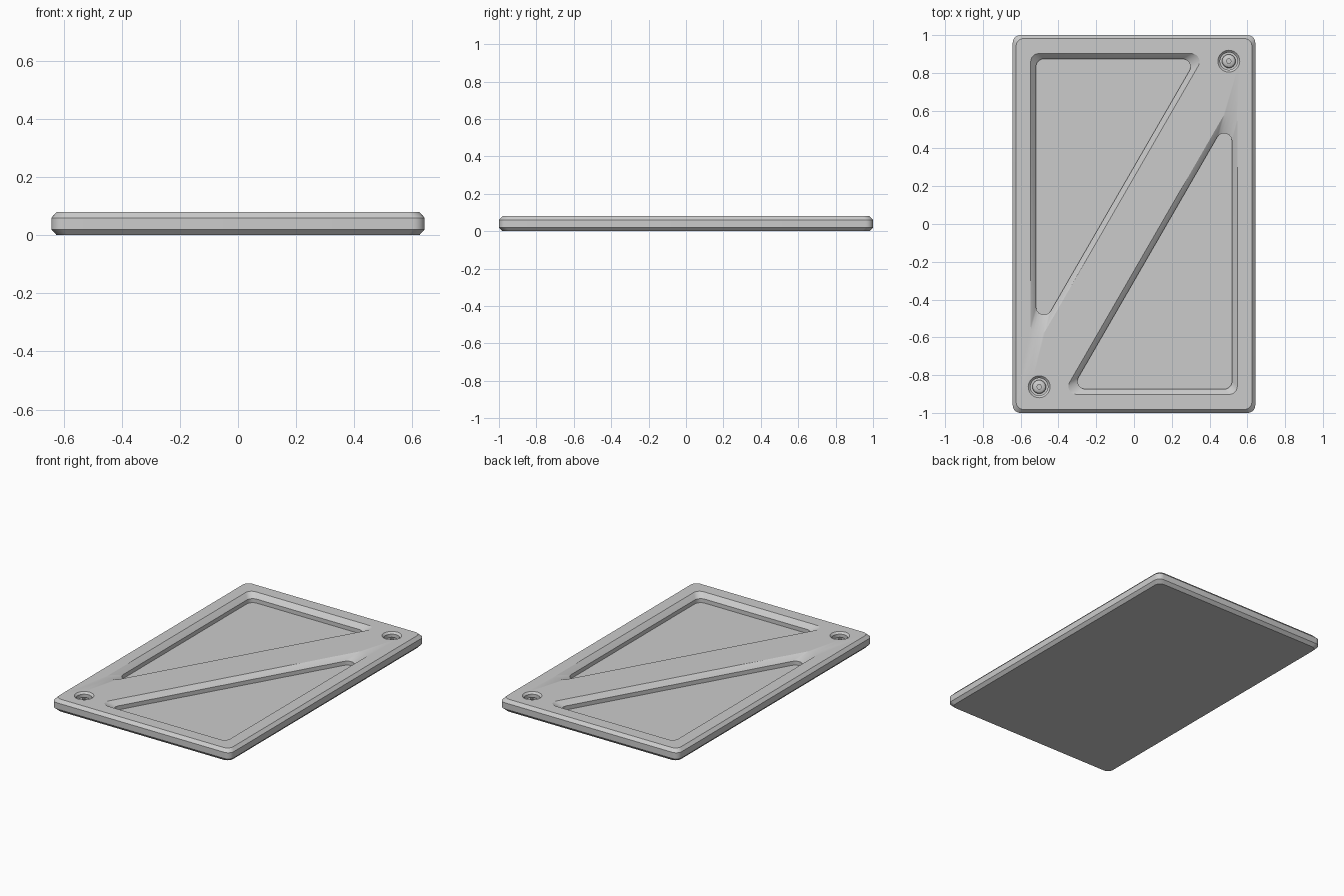
import bpy, bmesh, math
from mathutils import Vector

if "Cube" in bpy.data.objects:
    bpy.data.objects.remove(bpy.data.objects["Cube"])


def rounded(points, inset, radius, seg=6):
    """Inset a convex counter-clockwise polygon and fillet its corners."""
    out = []
    n = len(points)
    pts = [Vector(p) for p in points]
    for i, p in enumerate(pts):
        a = (pts[i - 1] - p).normalized()
        b = (pts[(i + 1) % n] - p).normalized()
        half = a.angle(b) / 2
        bis = (a + b).normalized()
        corner = p + bis * inset / math.sin(half)
        centre = corner + bis * radius / math.sin(half)
        mid = math.atan2(-bis.y, -bis.x)
        spread = math.pi / 2 - half
        for k in range(seg + 1):
            t = mid - spread + 2 * spread * k / seg
            out.append((centre.x + radius * math.cos(t),
                        centre.y + radius * math.sin(t)))
    return out


def circle(cx, cy, r, n=32):
    return [(cx + r * math.cos(2 * math.pi * k / n),
             cy + r * math.sin(2 * math.pi * k / n)) for k in range(n)]


def loft(name, sections):
    """Closed solid through matching (z, outline) sections."""
    bm = bmesh.new()
    rings = [[bm.verts.new((x, y, z)) for x, y in o] for z, o in sections]
    n = len(rings[0])
    for lo, hi in zip(rings, rings[1:]):
        for i in range(n):
            j = (i + 1) % n
            bm.faces.new((lo[i], lo[j], hi[j], hi[i]))
    bm.faces.new(rings[0])
    bm.faces.new(rings[-1])
    bmesh.ops.recalc_face_normals(bm, faces=bm.faces)
    mesh = bpy.data.meshes.new(name)
    bm.to_mesh(mesh)
    bm.free()
    ob = bpy.data.objects.new(name, mesh)
    bpy.context.collection.objects.link(ob)
    return ob


def activate(ob):
    bpy.ops.object.select_all(action='DESELECT')
    ob.select_set(True)
    bpy.context.view_layer.objects.active = ob


def cut(ob, cutter):
    cutter.hide_render = True
    mod = ob.modifiers.new("cut", 'BOOLEAN')
    mod.operation = 'DIFFERENCE'
    mod.solver = 'EXACT'
    mod.object = cutter
    activate(ob)
    bpy.ops.object.modifier_apply(modifier=mod.name)
    bpy.data.objects.remove(cutter)


def smooth(ob):
    activate(ob)
    bpy.ops.object.shade_smooth_by_angle(angle=math.radians(28))


# Plate with chamfered rims
T = 0.08
rect = [(-0.642, -1), (0.642, -1), (0.642, 1), (-0.642, 1)]
plate = loft("plate", [(z, rounded(rect, i, 0.04)) for z, i in
                       ((0, 0.018), (0.02, 0), (0.06, 0), (T, 0.018))])

# Two triangular pockets, sloped rim then vertical wall
tri = [(-0.547, 0.902), (-0.547, -0.70), (0.378, 0.902)]
for s in (1, -1):
    pts = [(s * x, s * y) for x, y in tri]
    cut(plate, loft("pocket_cutter", [
        (z, rounded(pts, i, 0.042)) for z, i in
        ((0.024, 0.028), (0.05, 0.028), (0.09, -0.0093))]))

# Countersunk screw holes in opposite corners
screws = []
for s in (1, -1):
    cx, cy = s * 0.502, s * 0.862
    cut(plate, loft("hole_cutter", [
        (z, circle(cx, cy, r)) for z, r in
        ((0.03, 0.046), (0.068, 0.046), (0.09, 0.068))]))
    # Domed screw head with a hex socket
    head = loft("screw_head", [
        (z, circle(cx, cy, r)) for z, r in
        ((0.025, 0.036), (0.046, 0.036), (0.055, 0.03), (0.06, 0.02))])
    cut(head, loft("socket_cutter", [
        (z, circle(cx, cy, 0.013, 6)) for z in (0.042, 0.07)]))
    screws.append(head)

for ob in [plate] + screws:
    smooth(ob)
